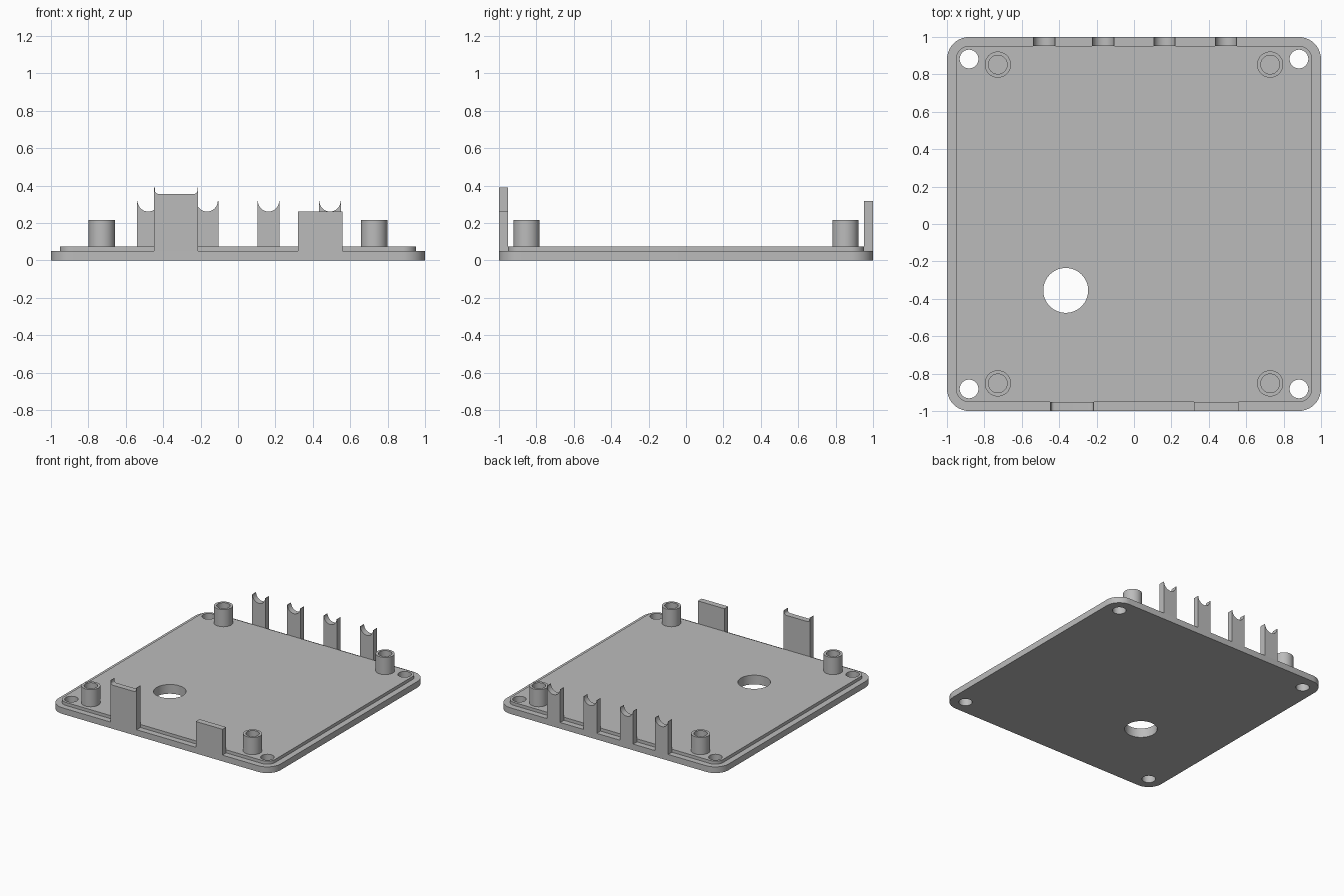
import bpy, bmesh
from math import pi, sin, cos
from mathutils import Matrix

cube = bpy.data.objects.get("Cube")
if cube:
    bpy.data.objects.remove(cube)

grey = bpy.data.materials.new("plain grey")
grey.use_nodes = True
grey.diffuse_color = (0.5, 0.5, 0.5, 1)
grey.node_tree.nodes["Principled BSDF"].inputs["Base Color"].default_value = (0.5, 0.5, 0.5, 1)

parts = []
UPRIGHT = Matrix.Rotation(pi / 2, 4, "X")


def arc(cx, cy, r, start, end, n):
    """Points along an arc, both ends included."""
    angles = [start + (end - start) * i / n for i in range(n + 1)]
    return [(cx + r * cos(a), cy + r * sin(a)) for a in angles]


def circle(cx, cy, r, n=40):
    return arc(cx, cy, r, 0, 2 * pi, n)[:-1]


def rounded_square(half, r):
    c = half - r
    points = []
    for i, (sx, sy) in enumerate([(1, 1), (-1, 1), (-1, -1), (1, -1)]):
        points += arc(sx * c, sy * c, r, i * pi / 2, (i + 1) * pi / 2, 10)
    return points


def solid(name, loops, low, high, turn=None):
    """Fill an outline (further loops are holes) and extrude it."""
    bm = bmesh.new()
    edges = []
    for loop in loops:
        verts = [bm.verts.new((x, y, low)) for x, y in loop]
        edges += [bm.edges.new((v, verts[i - 1])) for i, v in enumerate(verts)]
    bmesh.ops.triangle_fill(bm, edges=edges, use_beauty=True, normal=(0, 0, 1))
    result = bmesh.ops.extrude_face_region(bm, geom=bm.faces[:], use_keep_orig=True)
    moved = [g for g in result["geom"] if isinstance(g, bmesh.types.BMVert)]
    bmesh.ops.translate(bm, verts=moved, vec=(0, 0, high - low))
    bmesh.ops.recalc_face_normals(bm, faces=bm.faces[:])
    if turn:
        bm.transform(turn)
    mesh = bpy.data.meshes.new(name)
    bm.to_mesh(mesh)
    bm.free()
    mesh.materials.append(grey)
    obj = bpy.data.objects.new(name, mesh)
    bpy.context.collection.objects.link(obj)
    parts.append(obj)


BASE, LIP, INNER = 0.05, 0.075, 0.952
corners = [(x, y) for x in (-1, 1) for y in (-1, 1)]

# Lid plate and raised lip, both pierced by screw holes and a round opening
holes = [circle(x * 0.882, y * 0.882, 0.05) for x, y in corners]
holes.append(circle(-0.365, -0.355, 0.12, 56))
solid("base_plate", [rounded_square(1, 0.12)] + holes, 0, BASE)
solid("raised_lip", [rounded_square(INNER, 0.07)] + holes, BASE, LIP)

# Hollow standoffs
for x, y in corners:
    side = ("front" if y < 0 else "back") + ("_left" if x > 0 else "_right")
    px, py = x * 0.728, y * 0.852
    solid("standoff_" + side, [circle(px, py, 0.07), circle(px, py, 0.05)], LIP, 0.215)

# Tall front tab with a filleted port cut-out in its top
x0, x1, floor, r, top, rim = -0.448, -0.213, 0.355, 0.02, 0.39, 0.003
port = arc(x1 - rim - r, floor + r, r, 0, -pi / 2, 6)
port += arc(x0 + rim + r, floor + r, r, -pi / 2, -pi, 6)
outline = [(x0, BASE), (x1, BASE), (x1, top), (x1 - rim, top)] + port
outline += [(x0 + rim, top), (x0, top)]
solid("tall_front_tab", [outline], INNER, 1, UPRIGHT)

# Plain short front tab
solid("short_front_tab", [[(0.32, BASE), (0.56, BASE), (0.56, 0.26), (0.32, 0.26)]],
      INNER, 1, UPRIGHT)

# Back cable tabs with half-round notches
for i, cx in enumerate((-0.48, -0.165, 0.163, 0.492)):
    w = 0.06
    notch = arc(cx, 0.318, 0.057, 0, -pi, 16)
    outline = [(cx - w, BASE), (cx + w, BASE), (cx + w, 0.318)] + notch + [(cx - w, 0.318)]
    solid(f"cable_tab_{i + 1}", [outline], -1, -INNER, UPRIGHT)

# Smooth round walls, keep edges sharp
bpy.ops.object.select_all(action="DESELECT")
for obj in parts:
    obj.select_set(True)
bpy.context.view_layer.objects.active = parts[0]
bpy.ops.object.shade_smooth_by_angle()
